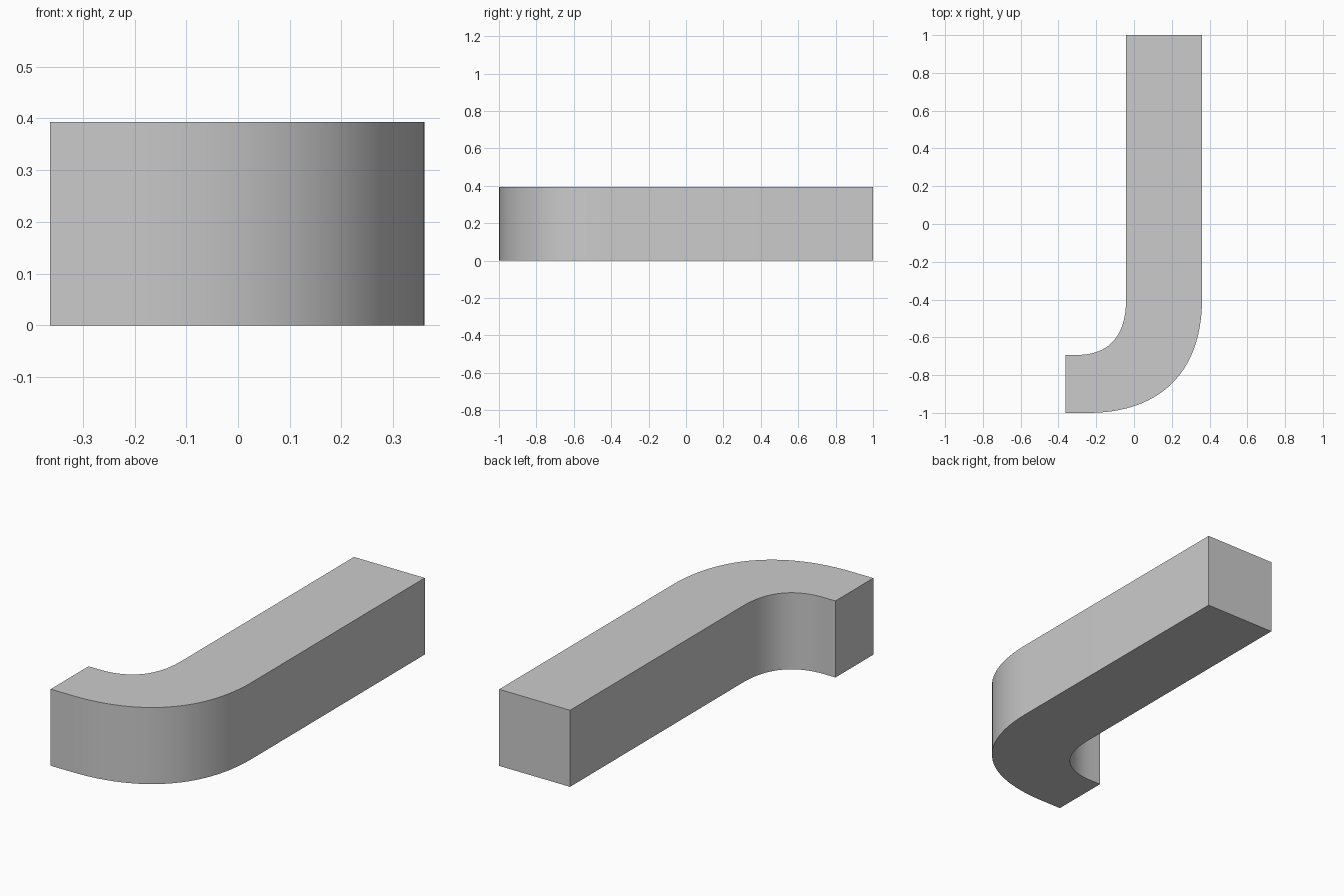
import bpy
import bmesh
import math
from mathutils import Vector
from mathutils.geometry import interpolate_bezier

cube = bpy.data.objects.get("Cube")
if cube:
    bpy.data.objects.remove(cube, do_unlink=True)

HEIGHT = 0.393
LEFT, INNER, RIGHT = -0.363, -0.042, 0.36
TIP_BACK = -0.693


def bend(*points, steps=24):
    return interpolate_bezier(*[Vector(p) for p in points], steps + 1)


# Outline of the bar: straight shank with a bend into a short tip
outer = bend((RIGHT, -0.4), (RIGHT, -0.8), (0.12, -1), (-0.24, -1))
inner = bend((-0.3, TIP_BACK), (-0.14, TIP_BACK), (INNER, -0.6), (INNER, -0.4))
outline = [(RIGHT, 1), *outer, (LEFT, -1), (LEFT, TIP_BACK), *inner, (INNER, 1)]

# Extrude the outline upwards
bm = bmesh.new()
base = bm.faces.new([bm.verts.new((p[0], p[1], 0)) for p in outline])
result = bmesh.ops.extrude_face_region(bm, geom=[base], use_keep_orig=True)
top = [v for v in result["geom"] if isinstance(v, bmesh.types.BMVert)]
bmesh.ops.translate(bm, verts=top, vec=(0, 0, HEIGHT))
bmesh.ops.recalc_face_normals(bm, faces=bm.faces)
mesh = bpy.data.meshes.new("hooked_bar")
bm.to_mesh(mesh)
bm.free()

# Plain grey finish
grey = bpy.data.materials.new("light_grey")
grey.use_nodes = True
colour = (0.6, 0.6, 0.6, 1)
grey.diffuse_color = colour
grey.node_tree.nodes["Principled BSDF"].inputs["Base Color"].default_value = colour
mesh.materials.append(grey)

bar = bpy.data.objects.new("hooked_bar", mesh)
bpy.context.collection.objects.link(bar)
bpy.ops.object.select_all(action="DESELECT")
bar.select_set(True)
bpy.context.view_layer.objects.active = bar
bpy.ops.object.shade_smooth_by_angle(angle=math.radians(30))
